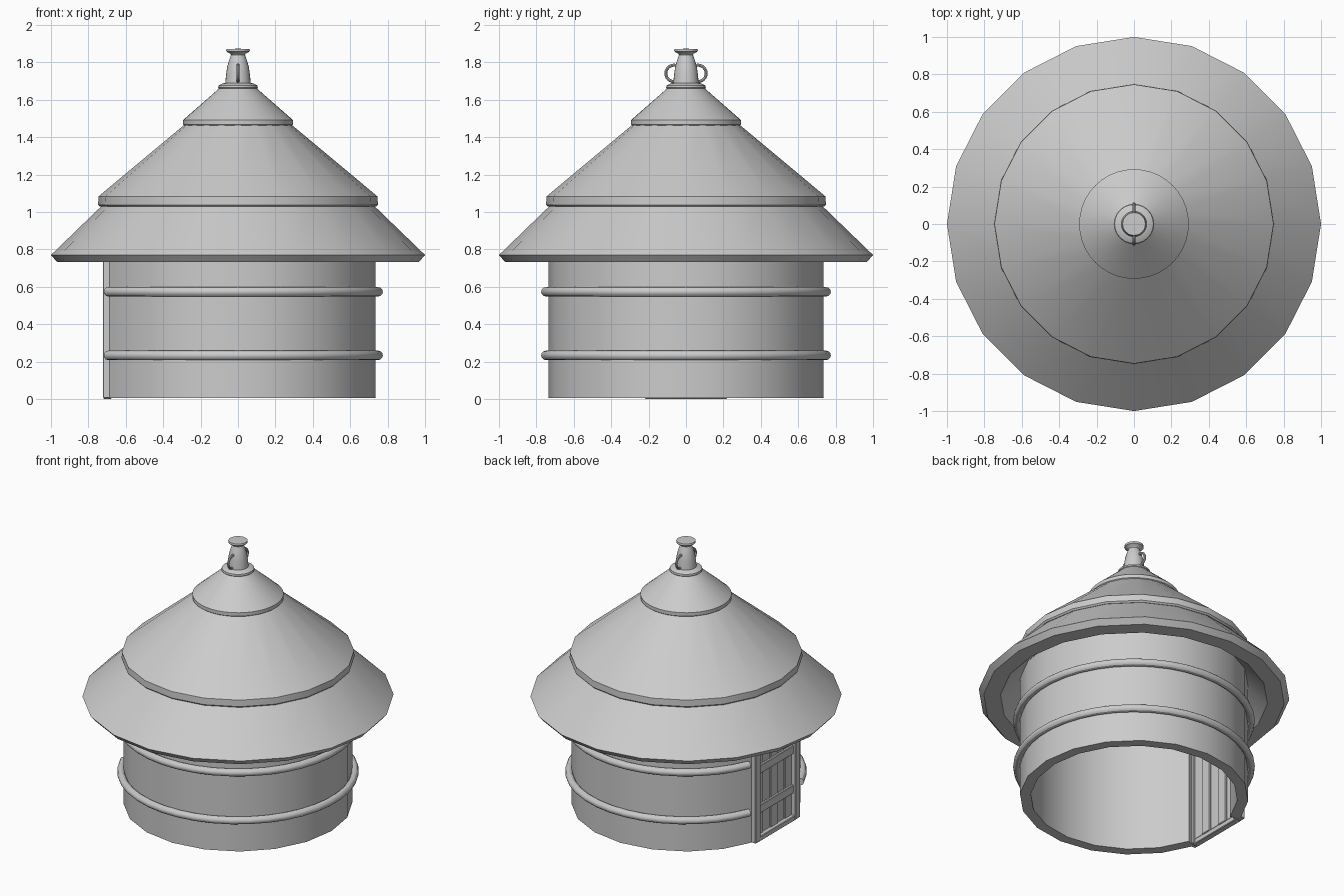
import bpy, bmesh, math
from mathutils import Vector

if "Cube" in bpy.data.objects:
    bpy.data.objects.remove(bpy.data.objects["Cube"])


def make_object(name, bm, angle=30):
    bmesh.ops.recalc_face_normals(bm, faces=bm.faces)
    mesh = bpy.data.meshes.new(name)
    bm.to_mesh(mesh)
    bm.free()
    ob = bpy.data.objects.new(name, mesh)
    bpy.context.collection.objects.link(ob)
    bpy.ops.object.select_all(action='DESELECT')
    ob.select_set(True)
    bpy.context.view_layer.objects.active = ob
    bpy.ops.object.shade_smooth_by_angle(angle=math.radians(angle))
    return ob


def lathe(name, profile, sides=20, skip=0):
    """Revolve a closed (radius, z) loop; skip leaves segments open around -x."""
    bm = bmesh.new()
    step = 2 * math.pi / sides
    count = sides - skip
    start = -count * step / 2
    total = count + 1 if skip else count
    rings = []
    for i in range(total):
        a = start + i * step
        rings.append([bm.verts.new((r * math.cos(a), r * math.sin(a), z)) for r, z in profile])
    n = len(profile)
    for i in range(count):
        a, b = rings[i], rings[(i + 1) % total]
        for j in range(n):
            k = (j + 1) % n
            bm.faces.new((a[j], b[j], b[k], a[k]))
    if skip:
        bm.faces.new(rings[0])
        bm.faces.new(rings[-1])
    bmesh.ops.remove_doubles(bm, verts=bm.verts, dist=0.0005)
    return make_object(name, bm)


def box(name, x, y, z, bevel=0.004):
    """Box from (min, max) ranges."""
    bm = bmesh.new()
    bmesh.ops.create_cube(bm, size=1)
    for v in bm.verts:
        v.co = Vector([(r[0] + r[1]) / 2 + c * (r[1] - r[0]) for r, c in zip((x, y, z), v.co)])
    if bevel:
        bmesh.ops.bevel(bm, geom=bm.edges[:], offset=bevel, segments=1, affect='EDGES')
    return make_object(name, bm)


# Round wall, open for two segments at the doorway
lathe("wall", [(0.735, 0.005), (0.735, 0.88), (0.665, 0.88), (0.665, 0.005)], skip=2)

# Hoops around the wall, stopping at the door posts
for name, z in (("lower_hoop", 0.233), ("upper_hoop", 0.573)):
    section = [(0.752 + 0.025 * math.cos(t * math.pi / 6), z + 0.025 * math.sin(t * math.pi / 6))
               for t in range(12)]
    lathe(name, section, sides=40, skip=5)

# Three overlapping roof tiers, each a thick hollow cone
lathe("roof_lower_tier", [(0.86, 0.733), (0.968, 0.733), (1.0, 0.77), (0.70, 1.06), (0.60, 0.99)])
lathe("roof_middle_tier", [(0.738, 1.028), (0.748, 1.038), (0.746, 1.083),
                           (0.27, 1.48), (0.24, 1.46), (0.70, 1.045)])
lathe("roof_top_tier", [(0.285, 1.46), (0.293, 1.468), (0.293, 1.492),
                        (0.09, 1.67), (0.0, 1.67), (0.0, 1.64), (0.25, 1.47)], sides=40)

# Vase-shaped finial with two handles
lathe("finial", [(0.0, 1.65), (0.098, 1.655), (0.106, 1.664), (0.104, 1.676), (0.085, 1.686),
                 (0.068, 1.69), (0.066, 1.71), (0.063, 1.74), (0.058, 1.775), (0.048, 1.81),
                 (0.037, 1.84), (0.042, 1.847), (0.061, 1.857), (0.063, 1.864), (0.061, 1.871),
                 (0.0, 1.873)], sides=24)
for name, side in (("finial_handle_back", 1), ("finial_handle_front", -1)):
    bpy.ops.mesh.primitive_torus_add(location=(0, side * 0.064, 1.741),
                                     rotation=(0, math.pi / 2, 0), major_segments=24,
                                     minor_segments=8, major_radius=0.044, minor_radius=0.008)
    bpy.context.object.name = name
    bpy.ops.object.shade_smooth_by_angle(angle=math.radians(40))

# Door frame on the -x side
for name, side in (("door_post_back", 1), ("door_post_front", -1)):
    y = sorted((side * 0.195, side * 0.25))
    box(name, (-0.722, -0.668), y, (0.005, 0.87))
box("door_threshold", (-0.718, -0.675), (-0.22, 0.22), (0.0, 0.035))
box("door_lintel", (-0.715, -0.67), (-0.2, 0.2), (0.82, 0.87))

# Door planks and cross battens
planks = 5
width = 0.40 / planks
for i in range(planks):
    y = -0.2 + i * width
    shift = 0.006 * (i % 2)
    box(f"door_plank_{i + 1}", (-0.692 + shift, -0.674 + shift),
        (y + 0.001, y + width - 0.001), (0.03, 0.84))
for name, z in (("lower_door_batten", 0.22), ("upper_door_batten", 0.5)):
    box(name, (-0.708, -0.688), (-0.2, 0.2), (z - 0.03, z + 0.03))
